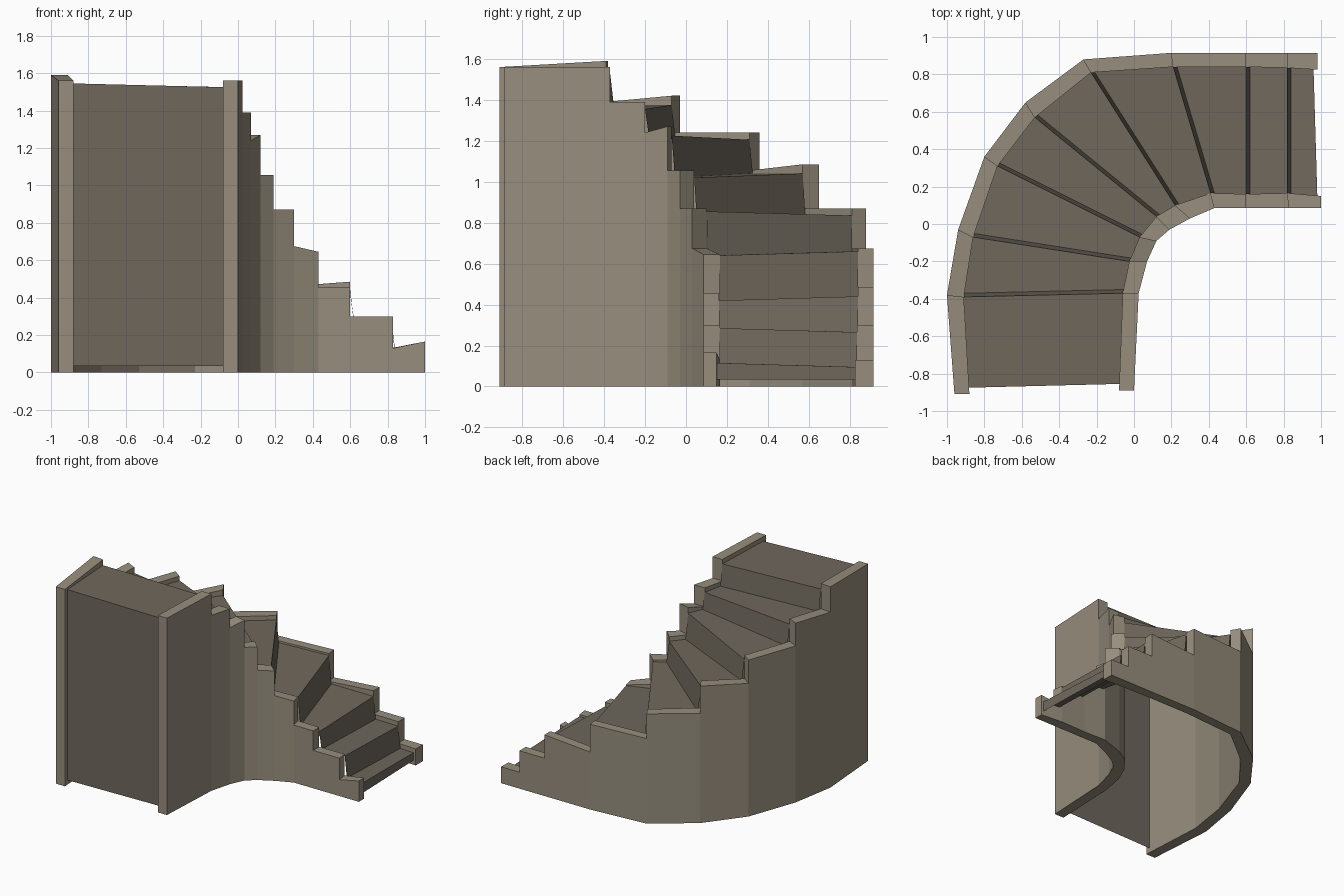
import bpy
import bmesh
from mathutils import Vector

default_cube = bpy.data.objects.get("Cube")
if default_cube:
    bpy.data.objects.remove(default_cube, do_unlink=True)


def make_material(name, colour):
    material = bpy.data.materials.new(name)
    material.use_nodes = True
    rgba = (*colour, 1)
    material.diffuse_color = rgba
    material.node_tree.nodes["Principled BSDF"].inputs["Base Color"].default_value = rgba
    return material


def finish(name, mesh_builder, material, fix_normals):
    if fix_normals:
        bmesh.ops.recalc_face_normals(mesh_builder, faces=mesh_builder.faces)
    mesh = bpy.data.meshes.new(name)
    mesh_builder.to_mesh(mesh)
    mesh_builder.free()
    mesh.materials.append(material)
    obj = bpy.data.objects.new(name, mesh)
    bpy.context.collection.objects.link(obj)
    return obj


light_stone = make_material("light stone", (0.31, 0.272, 0.207))
dark_stone = make_material("dark stone", (0.16, 0.138, 0.108))

# Plan of both side walls, station by station from the foot to the landing
outer_far = [(.98, .915), (.82, .915), (.6, .915), (.2, .915), (-.27, .88),
             (-.58, .65), (-.8, .36), (-.94, -.03), (-1, -.38), (-.96, -.91)]
outer_near = [(.98, .825), (.82, .835), (.6, .84), (.21, .84), (-.23, .81),
              (-.53, .57), (-.73, .31), (-.86, -.07), (-.91, -.39), (-.88, -.91)]
inner_near = [(1, .15), (.82, .165), (.6, .16), (.41, .165), (.22, .1),
              (.12, .04), (.03, -.07), (-.025, -.2), (-.06, -.37), (-.08, -.89)]
inner_far = [(1, .085), (.83, .085), (.6, .085), (.43, .085), (.3, .03),
             (.19, -.03), (.12, -.09), (.07, -.2), (.025, -.37), (0, -.89)]

# Wall height of each step, and the uneven lift at its lower end
heights = [.13, .3, .455, .675, .87, 1.055, 1.24, 1.39, 1.56]
outer_lift = {2: .03, 5: .03, 7: .03, 8: .03}
inner_lift = {0: .035, 3: -.03, 6: .03}


def stepped_wall(name, side_a, side_b, lift):
    """Hollow-free wall with a stepped top following two plan lines."""
    bm = bmesh.new()

    def pair(station, z):
        return [bm.verts.new((*side[station], z)) for side in (side_a, side_b)]

    floor = [pair(i, 0) for i in range(len(side_a))]
    previous = floor[0]
    for i, height in enumerate(heights):
        start = pair(i, height + lift.get(i, 0))
        end = pair(i + 1, height)
        # step face, top, underside and the two flanks
        bm.faces.new((previous[0], previous[1], start[1], start[0]))
        bm.faces.new((start[0], start[1], end[1], end[0]))
        bm.faces.new((floor[i][0], floor[i][1], floor[i + 1][1], floor[i + 1][0]))
        for k in range(2):
            bm.faces.new((floor[i][k], floor[i + 1][k], end[k], start[k]))
        previous = end
    bm.faces.new((previous[0], previous[1], floor[-1][1], floor[-1][0]))
    return finish(name, bm, light_stone, True)


stepped_wall("outer_wall", outer_far, outer_near, outer_lift)
stepped_wall("inner_wall", inner_near, inner_far, inner_lift)

# Folded sheet of treads and leaning risers, closed by the tall end panel
bm = bmesh.new()
clearance = 0.035
drop = 0.025
lean = 0.02


def across(station, z, slide, tilt=0):
    """One cross line of the sheet, moved along the walls by slide."""
    row = []
    for side, sign in ((outer_near, 1), (inner_near, -1)):
        here = Vector(side[station])
        other = station - 1 if station else 1
        direction = (Vector(side[other]) - here).normalized()
        point = here + direction * slide
        row.append(bm.verts.new((*point, z + sign * tilt)))
    return row


rows = [across(0, clearance, lean)]
for i, height in enumerate(heights):
    tilt = 0.01 if i in (2, 3, 5, 7, 8) else -0.01
    rows.append(across(i, height - drop, lean if i == 0 else 0, tilt))
    last = i == len(heights) - 1
    rows.append(across(i + 1, height - drop, clearance if last else lean, tilt))
rows.append(across(len(heights), clearance, clearance))
for lower, upper in zip(rows, rows[1:]):
    bm.faces.new((lower[0], upper[0], upper[1], lower[1]))
finish("treads_and_risers", bm, dark_stone, False)
